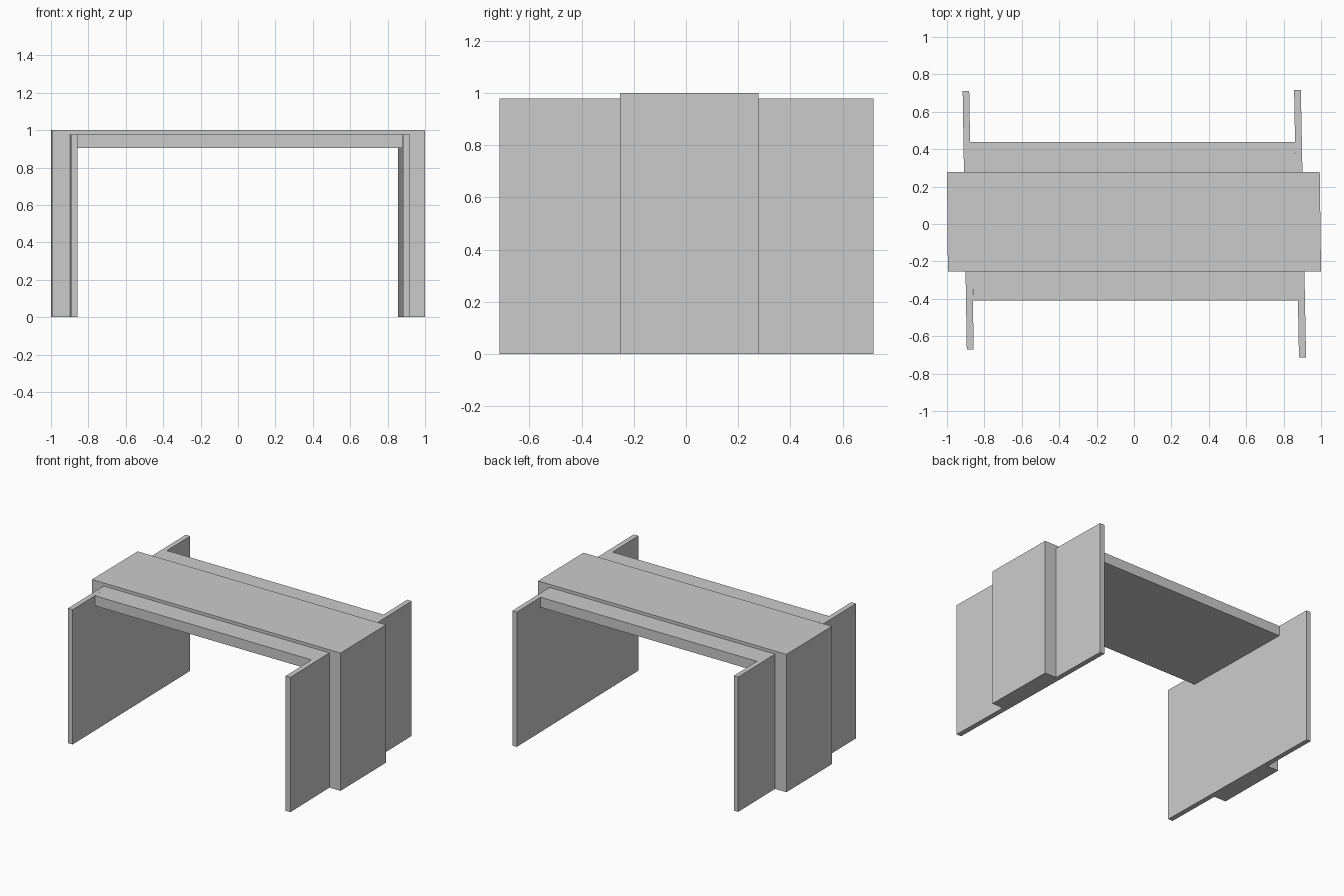
import bpy
import bmesh

if "Cube" in bpy.data.objects:
    bpy.data.objects.remove(bpy.data.objects["Cube"])


def loft(name, front, y_front, back, y_back):
    """Solid between matching front and back (x, z) profiles."""
    bm = bmesh.new()
    a = [bm.verts.new((x, y_front, z)) for x, z in front]
    b = [bm.verts.new((x, y_back, z)) for x, z in back]
    bm.faces.new(a)
    bm.faces.new(b[::-1])
    for i in range(len(a)):
        j = (i + 1) % len(a)
        bm.faces.new((a[j], a[i], b[i], b[j]))
    bmesh.ops.recalc_face_normals(bm, faces=bm.faces)
    mesh = bpy.data.meshes.new(name)
    bm.to_mesh(mesh)
    bm.free()
    obj = bpy.data.objects.new(name, mesh)
    bpy.context.collection.objects.link(obj)
    return obj


def rect(x0, x1, z0, z1):
    return [(x0, z0), (x1, z0), (x1, z1), (x0, z1)]


def arch(left, left_in, right_in, right, z_in, z_top):
    return [(left, 0), (left_in, 0), (left_in, z_in), (right_in, z_in),
            (right_in, 0), (right, 0), (right, z_top), (left, z_top)]


SHELF_TOP = 0.978

# Slightly skewed side panels
loft("left_panel", rect(-0.894, -0.857, 0, SHELF_TOP), -0.672,
     rect(-0.916, -0.881, 0, SHELF_TOP), 0.71)
loft("right_panel", rect(0.882, 0.920, 0, SHELF_TOP), -0.713,
     rect(0.856, 0.892, 0, SHELF_TOP), 0.717)

# Table slab spanning the panels
loft("table_slab", rect(-0.861, 0.877, 0.905, SHELF_TOP), -0.41,
     rect(-0.877, 0.861, 0.905, SHELF_TOP), 0.438)

# Raised band wrapping over the top and down both outer sides
loft("outer_band", arch(-0.995, -0.900, 0.911, 1.0, SHELF_TOP, 1.0), -0.253,
     arch(-1.0, -0.909, 0.901, 0.993, SHELF_TOP, 1.0), 0.278)
